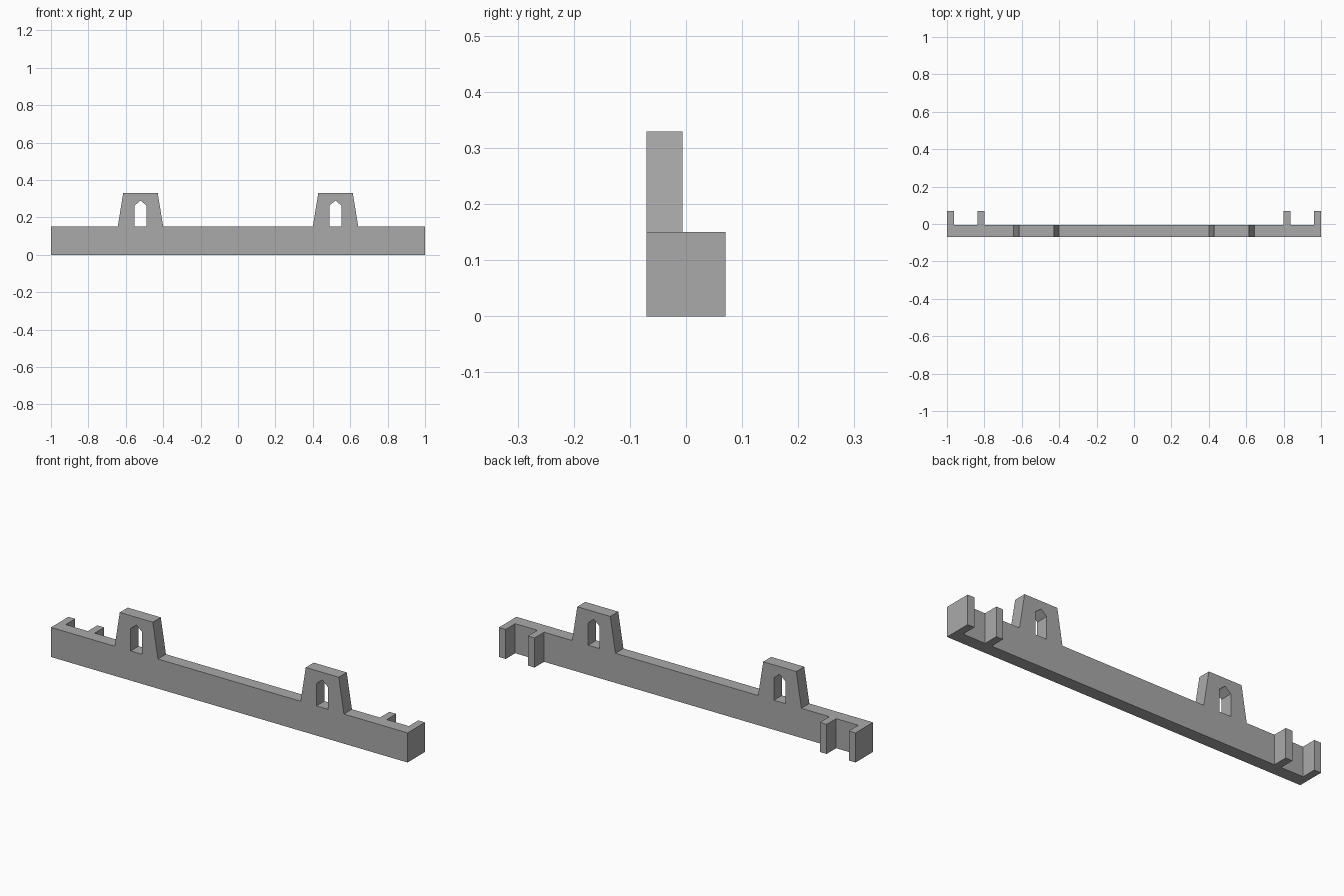
import bpy
import bmesh

FRONT, WALL_BACK, PRONG_BACK = -0.07, -0.006, 0.07
RAIL_TOP, TOWER_TOP = 0.15, 0.329

cube = bpy.data.objects.get("Cube")
if cube:
    bpy.data.objects.remove(cube, do_unlink=True)

grey = bpy.data.materials.new("plain grey")
grey.use_nodes = True
colour = (0.4, 0.4, 0.4, 1)
grey.diffuse_color = colour
grey.node_tree.nodes["Principled BSDF"].inputs["Base Color"].default_value = colour


def prism(name, outline, y0, y1):
    """Extrude an x-z outline from y0 to y1."""
    bm = bmesh.new()
    face = bm.faces.new([bm.verts.new((x, y0, z)) for x, z in outline])
    extruded = bmesh.ops.extrude_face_region(bm, geom=[face])["geom"]
    moved = [v for v in extruded if isinstance(v, bmesh.types.BMVert)]
    bmesh.ops.translate(bm, verts=moved, vec=(0, y1 - y0, 0))
    bmesh.ops.recalc_face_normals(bm, faces=bm.faces)
    mesh = bpy.data.meshes.new(name)
    bm.to_mesh(mesh)
    bm.free()
    mesh.materials.append(grey)
    obj = bpy.data.objects.new(name, mesh)
    bpy.context.collection.objects.link(obj)
    return obj


# Rail with two tapered towers, as one mirrored outline
half = [(1, 0), (1, RAIL_TOP), (0.643, RAIL_TOP), (0.614, TOWER_TOP),
        (0.429, TOWER_TOP), (0.40, RAIL_TOP)]
outline = half + [(-x, z) for x, z in reversed(half)]
rail = prism("rail_with_towers", outline, FRONT, WALL_BACK)

for side, s in (("left", 1), ("right", -1)):
    # Pointed window through each tower
    window = [(0.489, RAIL_TOP), (0.553, RAIL_TOP), (0.553, 0.263),
              (0.521, 0.29), (0.489, 0.263)]
    cutter = prism(side + "_window_cutter", [(s * x, z) for x, z in window],
                   FRONT - 0.05, WALL_BACK + 0.05)
    cutter.hide_render = True
    cutter.hide_set(True)
    cut = rail.modifiers.new(side + "_window", "BOOLEAN")
    cut.operation = "DIFFERENCE"
    cut.solver = "EXACT"
    cut.object = cutter

    # Pair of prongs behind each end of the rail
    for part, x0, x1 in (("inner", 0.80, 0.838), ("outer", 0.962, 1)):
        corners = [(x0, 0), (x1, 0), (x1, RAIL_TOP), (x0, RAIL_TOP)]
        prism(f"{side}_{part}_prong", [(s * x, z) for x, z in corners],
              WALL_BACK, PRONG_BACK)
